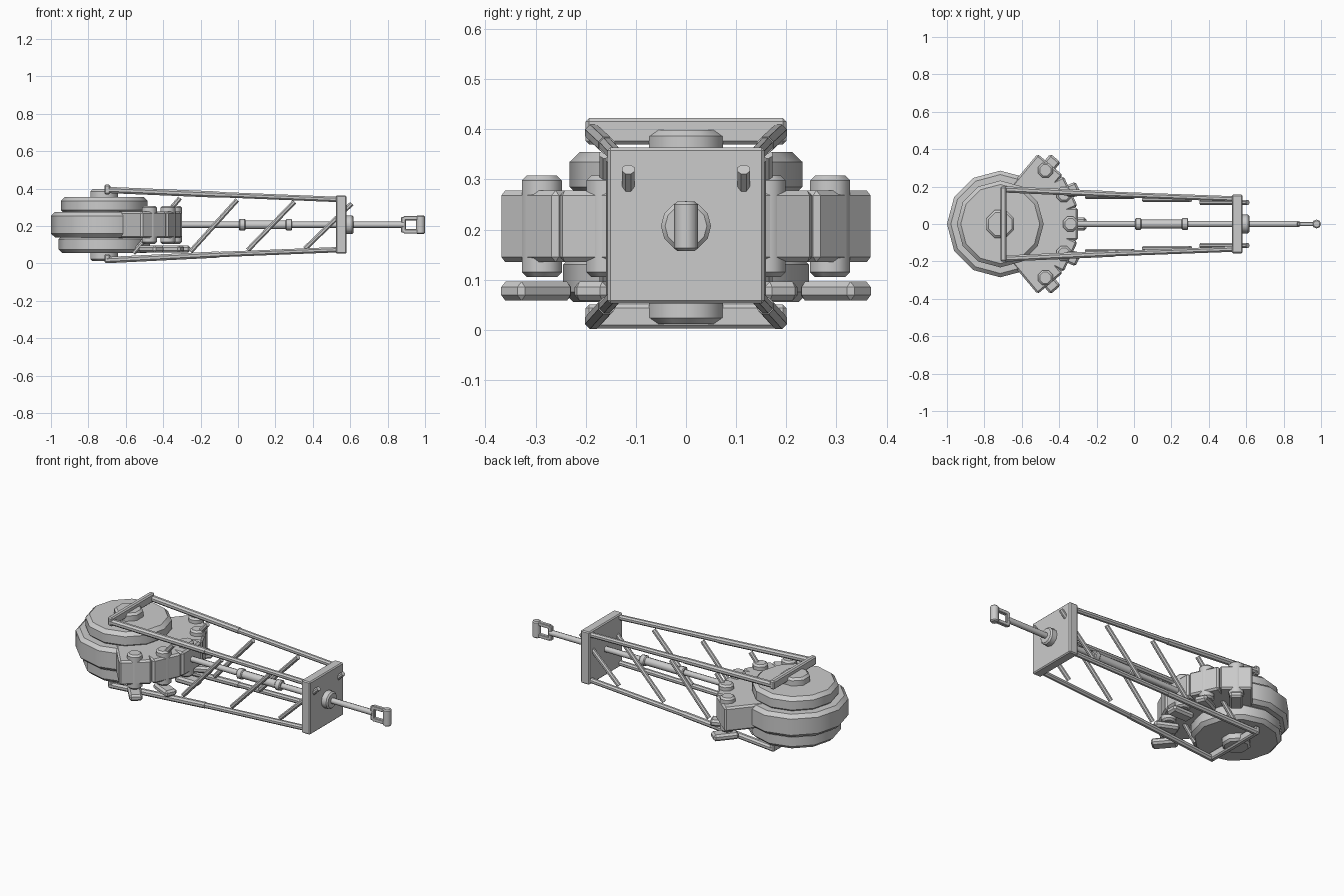
import bpy, math
from mathutils import Vector, Matrix

if "Cube" in bpy.data.objects:
    bpy.data.objects.remove(bpy.data.objects["Cube"])

grey = bpy.data.materials.new("machine_grey")
grey.diffuse_color = (0.6, 0.6, 0.6, 1)
grey.use_nodes = True
grey.node_tree.nodes["Principled BSDF"].inputs["Base Color"].default_value = grey.diffuse_color

CX = -0.715   # drum axis
SZ = 0.207    # shaft height


def finish(ob, name, bevel=0.0, smooth=None):
    ob.name = name
    ob.data.materials.append(grey)
    if bevel:
        m = ob.modifiers.new("bevel", 'BEVEL')
        m.width = bevel
        m.segments = 1
        m.limit_method = 'ANGLE'
        m.angle_limit = math.radians(50)
    if smooth:
        bpy.ops.object.shade_smooth_by_angle(angle=math.radians(smooth))
    return ob


def box(name, lo, hi, bevel=0.0, matrix=None):
    bpy.ops.mesh.primitive_cube_add(size=1)
    ob = bpy.context.object
    lo, hi = Vector(lo), Vector(hi)
    size, mid = hi - lo, (hi + lo) / 2
    ob.data.transform(Matrix.Translation(mid) @ Matrix.Diagonal((*size, 1)))
    if matrix:
        ob.data.transform(matrix)
    return finish(ob, name, bevel)


def rod(name, a, b, r, sides=8, bevel=0.0, smooth=None, turn=0.0):
    a, b = Vector(a), Vector(b)
    d = b - a
    bpy.ops.mesh.primitive_cylinder_add(vertices=sides, radius=r, depth=d.length)
    ob = bpy.context.object
    ob.data.transform(Matrix.Translation((a + b) / 2)
                      @ d.to_track_quat('Z', 'Y').to_matrix().to_4x4()
                      @ Matrix.Rotation(turn, 4, 'Z'))
    return finish(ob, name, bevel, smooth)


# Stacked drum and hub
for name, z0, z1, r in (("drum_lower", 0.055, 0.15, 0.245),
                        ("drum_middle", 0.14, 0.275, 0.285),
                        ("drum_upper", 0.265, 0.355, 0.232)):
    rod(name, (CX, 0, z0), (CX, 0, z1), r, 12, 0.02, 40)
rod("drum_hub", (CX, 0, 0.012), (CX, 0, 0.398), 0.08, 8, 0.012, 50, math.pi / 8)

# Five radial cylinder blocks with bolts and tabs
for i in range(-2, 3):
    m = Matrix.Translation((CX, 0, 0)) @ Matrix.Rotation(math.radians(25 * i), 4, 'Z')
    box("radial_block", (0.2, -0.088, 0.135), (0.415, 0.088, 0.278), 0.01, m)
    rod("block_bolt", m @ Vector((0.375, 0, 0.105)), m @ Vector((0.375, 0, 0.308)),
        0.043, 8, 0.01, 50, math.pi / 8)
    box("block_tab", (0.32, -0.036, 0.058), (0.46, 0.036, 0.096), 0.011, m)

# Frame crossbars through the hub
for z0, z1 in ((0.003, 0.05), (0.37, 0.422)):
    box("frame_crossbar", (-0.715, -0.2, z0), (-0.683, 0.2, z1), 0.007)

# Tapering rails, each in two lengths
for s in (-1, 1):
    for z0, z1, z2 in ((0.393, 0.368, 0.342), (0.018, 0.048, 0.074)):
        a, b, c = (-0.7, 0.185 * s, z0), (-0.1, 0.158 * s, z1), (0.54, 0.134 * s, z2)
        rod("rail_rear", a, b, 0.018, 8, 0, None, math.pi / 8)
        rod("rail_front", b, c, 0.0155, 8, 0, None, math.pi / 8)
    # Slanted braces between upper and lower rails
    for i, y in enumerate((0.16, 0.147, 0.13, 0.115)):
        x = -0.31 + 0.306 * i
        rod("slanted_brace", (x - 0.25, y * s, 0.055 + 0.008 * i),
            (x, y * s, 0.35 - 0.01 * i), 0.0135, 8, 0, None, math.pi / 8)

# Front plate
box("front_plate", (0.523, -0.157, 0.052), (0.58, 0.157, 0.364), 0.006)

# Shaft, flange and coupling sleeve
rod("shaft", (-0.33, 0, SZ), (0.885, 0, SZ), 0.017, 8, 0, 50)
rod("shaft_flange", (0.57, 0, SZ), (0.618, 0, SZ), 0.05, 12, 0.008, 40)
rod("coupling_sleeve", (0.02, 0, SZ), (0.27, 0, SZ), 0.024, 8, 0, 50)
for x in (0.005, 0.255):
    rod("coupling_ring", (x, 0, SZ), (x + 0.035, 0, SZ), 0.031, 8, 0.005, 50)

# Open end link: stem, two prongs and an upright pin
box("link_stem", (0.872, -0.011, 0.165), (0.897, 0.011, 0.249), 0.004)
for z in (0.172, 0.242):
    box("link_prong", (0.885, -0.011, z - 0.011), (0.975, 0.011, z + 0.011), 0.003)
rod("link_pin", (0.976, 0, 0.157), (0.976, 0, 0.256), 0.024, 8, 0.006, 50)
